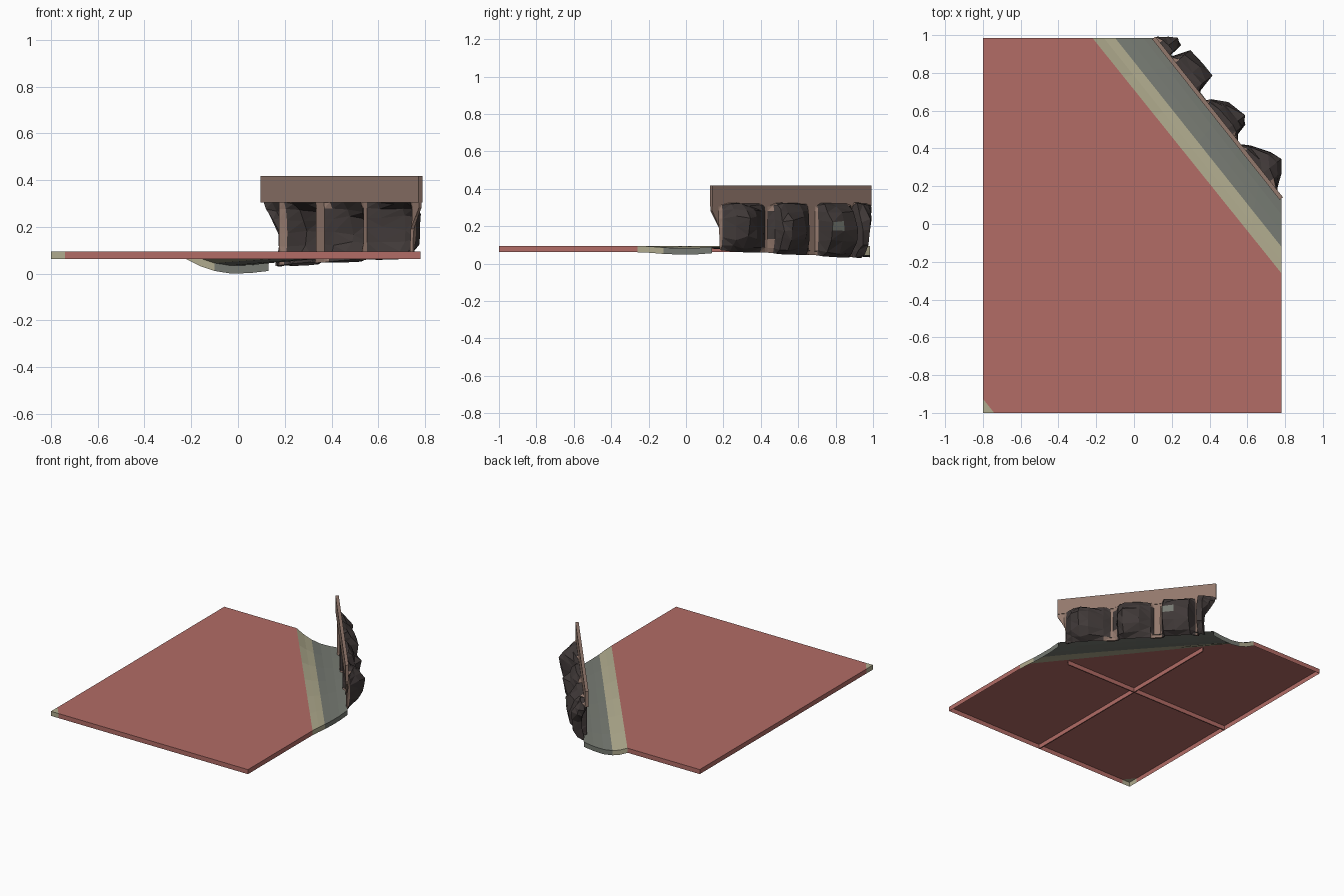
import bpy, bmesh, random
from mathutils import Vector

if "Cube" in bpy.data.objects:
    bpy.data.objects.remove(bpy.data.objects["Cube"])

random.seed(4)


def material(name, rgb):
    m = bpy.data.materials.new(name)
    lin = [((c / 255 + 0.055) / 1.055) ** 2.4 for c in rgb]
    m.diffuse_color = (*lin, 1)
    m.use_nodes = True
    m.node_tree.nodes["Principled BSDF"].inputs["Base Color"].default_value = m.diffuse_color
    return m


RED = material("brick red", (178, 108, 102))
BEIGE = material("sand beige", (176, 171, 142))
GREY = material("stone grey", (118, 122, 114))
BROWN = material("wall brown", (146, 120, 108))
DARK = material("dark rock", (64, 57, 56))


def make(name, verts, faces, mats, indices=None):
    mesh = bpy.data.meshes.new(name)
    mesh.from_pydata([tuple(v) for v in verts], [], faces)
    for m in mats:
        mesh.materials.append(m)
    if indices:
        for p, i in zip(mesh.polygons, indices):
            p.material_index = i
    ob = bpy.data.objects.new(name, mesh)
    bpy.context.collection.objects.link(ob)
    return ob


def skirted(name, outline, depth, mat, open_sides):
    """Flat sheet with walls hanging down from the listed outline edges."""
    n = len(outline)
    verts = list(outline) + [(x, y, z - depth) for x, y, z in outline]
    faces = [tuple(range(n))]
    faces += [(i, i + n, (i + 1) % n + n, (i + 1) % n) for i in open_sides]
    return make(name, verts, faces, [mat])


def box(name, lo, hi, mat):
    verts = [(x, y, z) for x in (lo[0], hi[0]) for y in (lo[1], hi[1]) for z in (lo[2], hi[2])]
    faces = [(0, 1, 3, 2), (4, 6, 7, 5), (0, 4, 5, 1), (2, 3, 7, 6), (0, 2, 6, 4), (1, 5, 7, 3)]
    return make(name, verts, faces, [mat])


def lerp(points, x):
    for (x0, y0), (x1, y1) in zip(points, points[1:]):
        if x <= x1:
            return y0 + (y1 - y0) * max(0, (x - x0) / (x1 - x0))
    return points[-1][1]


TOP, DEPTH = 0.095, 0.033
L, R, F, B = -0.80, 0.78, -1.0, 0.985

# Red paving, hollow underneath, with one clipped corner
skirted("paving", [(L + 0.06, F, TOP), (R, F, TOP), (R, -0.26, TOP), (-0.22, B, TOP),
                   (L, B, TOP), (L, F + 0.075, TOP)], DEPTH, RED, (0, 1, 3, 4))
skirted("paving_corner", [(L, F, TOP), (L + 0.06, F, TOP), (L, F + 0.075, TOP)], DEPTH, BEIGE, (0, 2))

# Crossed ribs under the paving
box("rib_across", (L, -0.014, TOP - DEPTH), (0.57, -0.006, TOP - 0.002), RED)
box("rib_along", (-0.014, F, TOP - DEPTH), (-0.006, 0.71, TOP - 0.002), RED)

# Verge: beige kerb and grey path that sink toward the back
back = [(-0.22, TOP), (-0.16, 0.065), (-0.10, 0.045), (-0.03, 0.034), (0.05, 0.036), (0.13, 0.045)]
side = [(-0.26, TOP), (-0.19, 0.092), (-0.12, 0.086), (-0.04, 0.083), (0.05, 0.083), (0.14, 0.09)]
STEPS, W = 6, len(back)
verts, faces, idx = [], [], []
for k in range(STEPS + 1):
    t = k / STEPS
    for (bx, bz), (sy, sz) in zip(back, side):
        w = (1 - t) ** 1.6
        verts.append((bx + (R - bx) * t, B + (sy - B) * t, bz * w + sz * (1 - w)))
for k in range(STEPS):
    for j in range(W - 1):
        a = k * W + j
        faces.append((a, a + W, a + W + 1, a + 1))
        idx.append(0 if j < 2 else 1)
for row in (0, STEPS * W):
    base = len(verts)
    verts += [(x, y, z - 0.034) for x, y, z in verts[row:row + W]]
    for j in range(W - 1):
        q = (row + j, row + j + 1, base + j + 1, base + j)
        faces.append(q if row == 0 else q[::-1])
        idx.append(0 if j < 2 else 1)
make("verge", verts, faces, [BEIGE, GREY], idx)

# Diagonal wall frame
P0, P1 = Vector((0.105, 0.985, 0)), Vector((0.78, 0.135, 0))
along = (P1 - P0).normalized()
out = Vector((-along.y, along.x, 0))
LEN = (P1 - P0).length
ROCK_TOP = 0.32

# Top board of the wall
T = 0.011
verts = [P0 + along * s + out * n + Vector((0, 0, z))
         for s in (0, LEN) for n in (-T, T) for z in (0.305, 0.418)]
make("wall_top", verts, [(0, 1, 3, 2), (4, 6, 7, 5), (0, 4, 5, 1), (2, 3, 7, 6),
                         (0, 2, 6, 4), (1, 5, 7, 3)], [BROWN])

# Lower wall: thin relief sheet pushed outward into boulders
plan = [(0, 0.03), (0.04, 0.07), (0.08, 0.105), (0.115, 0.09), (0.125, 0), (0.145, 0.02), (0.175, 0.105),
        (0.27, 0.13), (0.345, 0.125), (0.365, 0.02), (0.38, 0), (0.43, 0), (0.45, 0.04),
        (0.515, 0.09), (0.62, 0.128), (0.655, 0.1), (0.67, 0.03), (0.705, 0), (0.725, 0),
        (0.77, 0.05), (0.86, 0.126), (0.92, 0.135), (0.975, 0.09), (1.02, 0.02), (1.04, 0), (LEN, 0)]
lift = [(0, 0.2), (0.15, 0.7), (0.35, 1), (0.6, 0.95), (0.82, 0.75), (0.96, 0.35), (1, 0)]
rows = [0, 0.1, 0.28, 0.48, 0.68, 0.85, 0.96, 1]
N = len(rows)
verts, faces, idx, depth = [], [], [], []
for s0, n in plan:
    for h in rows:
        # both ends taper in toward the foot of the wall
        taper = max(0, min(1, (0.85 - h) / 0.4))
        s = min(max(s0, 0.085 * taper), LEN - 0.06 * taper)
        d = n * lerp(lift, h)
        if d > 0.03:
            d *= random.uniform(0.82, 1.06)
        foot = 0.03 + 0.045 * s / LEN
        p = P0 + along * s + out * d + Vector((0, 0, foot + (ROCK_TOP - foot) * h))
        if d > 0.03:
            p.z += random.uniform(-0.015, 0.015)
        p.x, p.y = min(p.x, R), min(p.y, B)
        verts.append(p)
        depth.append(d)
for i in range(len(plan) - 1):
    for j in range(N - 1):
        a = i * N + j
        q = (a, a + N, a + N + 1, a + 1)
        faces.append(q)
        idx.append(1 if sum(depth[v] for v in q) / 4 > 0.011 else 0)
        if i == 7 and j == 3:
            idx[-1] = 2          # pale patch on one boulder
wall = make("boulder_wall", verts, faces, [BROWN, DARK, GREY], idx)
bm = bmesh.new()
bm.from_mesh(wall.data)
bmesh.ops.remove_doubles(bm, verts=bm.verts, dist=0.0005)
bmesh.ops.triangulate(bm, faces=bm.faces)
bm.to_mesh(wall.data)
bm.free()
mod = wall.modifiers.new("thickness", "SOLIDIFY")
mod.thickness = 0.014
mod.offset = 0
